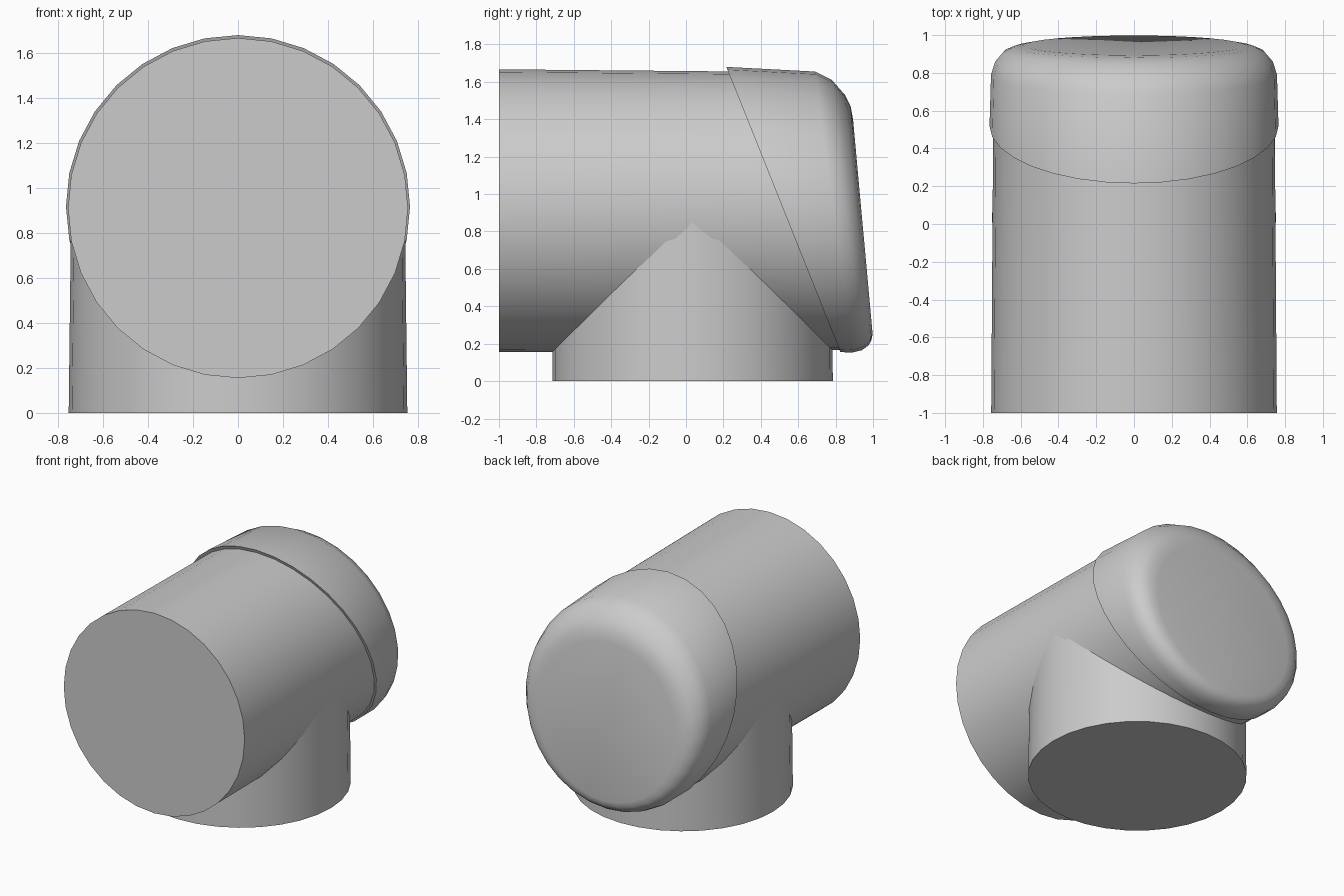
import bpy, bmesh, math

cube = bpy.data.objects.get("Cube")
if cube:
    bpy.data.objects.remove(cube, do_unlink=True)

grey = bpy.data.materials.new("light grey")
grey.use_nodes = True
colour = (0.6, 0.6, 0.6, 1)
grey.diffuse_color = colour
grey.node_tree.nodes["Principled BSDF"].inputs["Base Color"].default_value = colour

SIDES = 32


def loft(name, rings, angle):
    """Closed loft through elliptical rings: (y, z) of both ends, half width in x."""
    bm = bmesh.new()
    loops = []
    for (y0, z0), (y1, z1), half in rings:
        loop = []
        for i in range(SIDES):
            a = 2 * math.pi * i / SIDES
            t = (1 + math.cos(a)) / 2
            loop.append(bm.verts.new((half * math.sin(a),
                                      y1 + (y0 - y1) * t,
                                      z1 + (z0 - z1) * t)))
        loops.append(loop)
    for a, b in zip(loops, loops[1:]):
        for i in range(SIDES):
            j = (i + 1) % SIDES
            bm.faces.new((a[i], a[j], b[j], b[i]))
    bm.faces.new(loops[0])
    bm.faces.new(loops[-1])
    bmesh.ops.recalc_face_normals(bm, faces=bm.faces[:])
    mesh = bpy.data.meshes.new(name)
    bm.to_mesh(mesh)
    bm.free()
    mesh.materials.append(grey)
    obj = bpy.data.objects.new(name, mesh)
    bpy.context.collection.objects.link(obj)
    bpy.ops.object.select_all(action='DESELECT')
    obj.select_set(True)
    bpy.context.view_layer.objects.active = obj
    bpy.ops.object.shade_smooth_by_angle(angle=math.radians(angle))
    return obj


# Horizontal pipe, its hidden end cut on a slant inside the cap
loft("horizontal_pipe", [
    ((-1, 1.667), (-1, 0.155), 0.756),
    ((0.3, 1.655), (0.87, 0.166), 0.745),
], 40)

# Vertical branch, slightly tapered upwards
loft("vertical_branch", [
    ((-0.715, 0), (0.785, 0), 0.753),
    ((-0.707, 0.92), (0.777, 0.92), 0.742),
], 40)

# Slanted end cap with a rounded rim
loft("end_cap", [
    ((0.215, 1.68), (0.825, 0.155), 0.765),
    ((0.69, 1.655), (0.89, 0.153), 0.757),
    ((0.78, 1.61), (0.94, 0.165), 0.735),
    ((0.85, 1.53), (0.975, 0.19), 0.69),
    ((0.88, 1.47), (0.99, 0.215), 0.64),
    ((0.893, 1.40), (0.998, 0.25), 0.58),
], 50)
